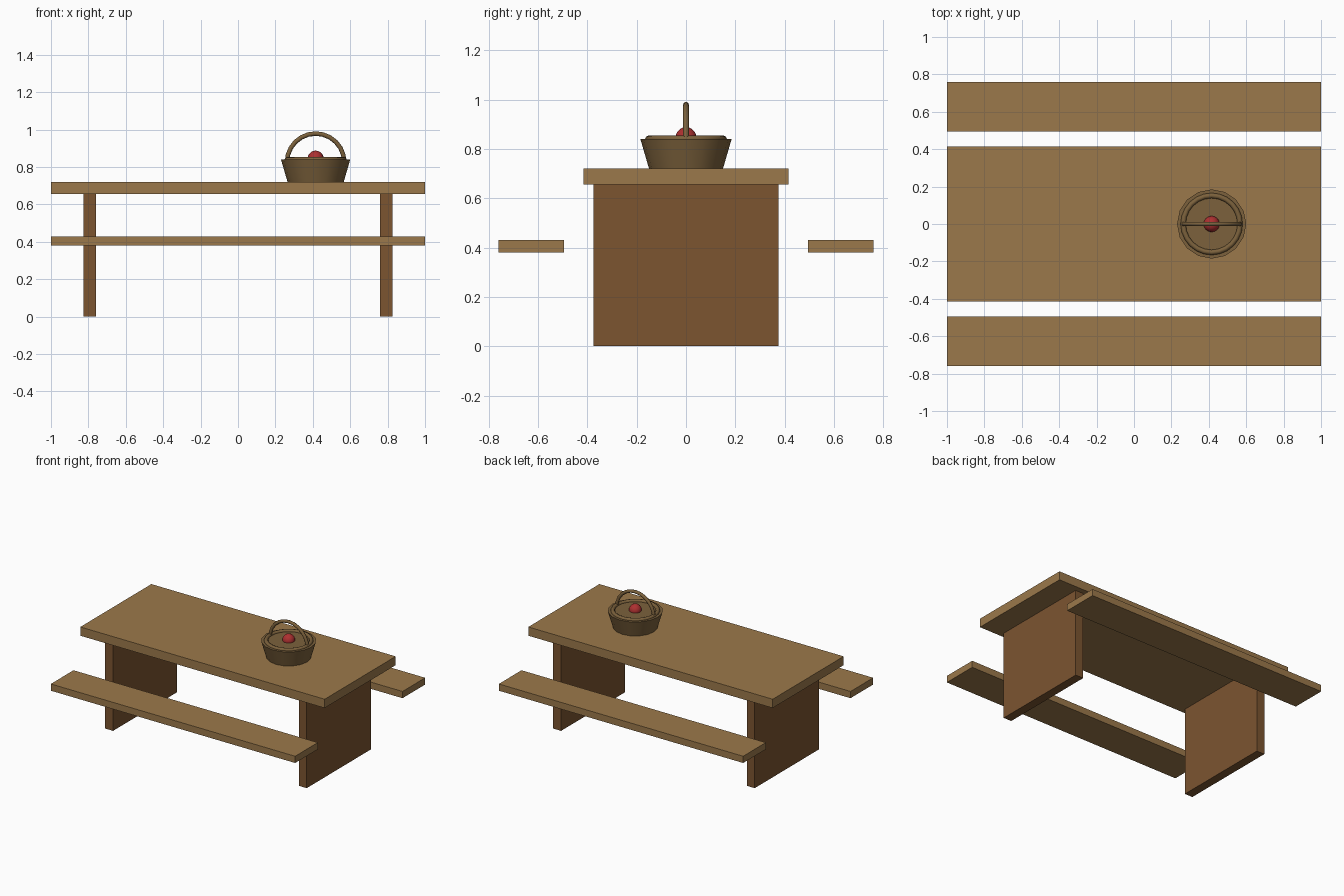
import bpy
import math

if "Cube" in bpy.data.objects:
    bpy.data.objects.remove(bpy.data.objects["Cube"])


def material(name, color):
    m = bpy.data.materials.new(name)
    m.diffuse_color = (*color, 1)
    m.use_nodes = True
    m.node_tree.nodes["Principled BSDF"].inputs["Base Color"].default_value = m.diffuse_color
    return m


PLANK = material("plank_wood", (0.33, 0.19, 0.07))
LEG = material("leg_wood", (0.20, 0.09, 0.03))
WICKER = material("wicker", (0.20, 0.12, 0.045))
RED = material("apple_red", (0.42, 0.03, 0.03))


def box(name, lo, hi, mat):
    center = [(a + b) / 2 for a, b in zip(lo, hi)]
    bpy.ops.mesh.primitive_cube_add(size=1, location=center)
    ob = bpy.context.object
    ob.scale = [b - a for a, b in zip(lo, hi)]
    bpy.ops.object.transform_apply(location=False, rotation=False, scale=True)
    ob.name = name
    ob.data.materials.append(mat)
    return ob


def finish(name, mat):
    ob = bpy.context.object
    ob.name = name
    ob.data.materials.append(mat)
    bpy.ops.object.shade_smooth_by_angle(angle=math.radians(50))
    return ob


# Table top, end panels and benches
box("table_top", (-1, -0.415, 0.655), (1, 0.415, 0.72), PLANK)
for side, s in (("left", -1), ("right", 1)):
    x = s * 0.7925
    box(side + "_leg_panel", (x - 0.0325, -0.375, 0), (x + 0.0325, 0.375, 0.655), LEG)
for side, s in (("front", -1), ("back", 1)):
    y = s * 0.6275
    box(side + "_bench", (-1, y - 0.1325, 0.38), (1, y + 0.1325, 0.43), PLANK)

# Basket body, wider at the top
BX = 0.415
bpy.ops.mesh.primitive_cone_add(vertices=16, radius1=0.15, radius2=0.185,
                                depth=0.12, location=(BX, 0, 0.78))
finish("basket_body", WICKER)

# Rim ring
bpy.ops.mesh.primitive_torus_add(major_radius=0.152, minor_radius=0.014,
                                 major_segments=24, minor_segments=8,
                                 location=(BX, 0, 0.84))
finish("basket_rim", WICKER)

# Arched handle
curve = bpy.data.curves.new("basket_handle", 'CURVE')
curve.dimensions = '3D'
curve.bevel_depth = 0.012
curve.bevel_resolution = 2
curve.use_fill_caps = True
N = 12
arc = curve.splines.new('POLY')
arc.points.add(N)
for i, p in enumerate(arc.points):
    a = math.pi * i / N
    p.co = (BX + 0.153 * math.cos(a), 0, 0.826 + 0.153 * math.sin(a), 1)
handle = bpy.data.objects.new("basket_handle", curve)
bpy.context.collection.objects.link(handle)
bpy.ops.object.select_all(action='DESELECT')
handle.select_set(True)
bpy.context.view_layer.objects.active = handle
bpy.ops.object.convert(target='MESH')
finish("basket_handle", WICKER)

# Apple in the basket
bpy.ops.mesh.primitive_uv_sphere_add(segments=16, ring_count=10, radius=0.043,
                                     location=(BX, 0, 0.845))
finish("apple", RED)
